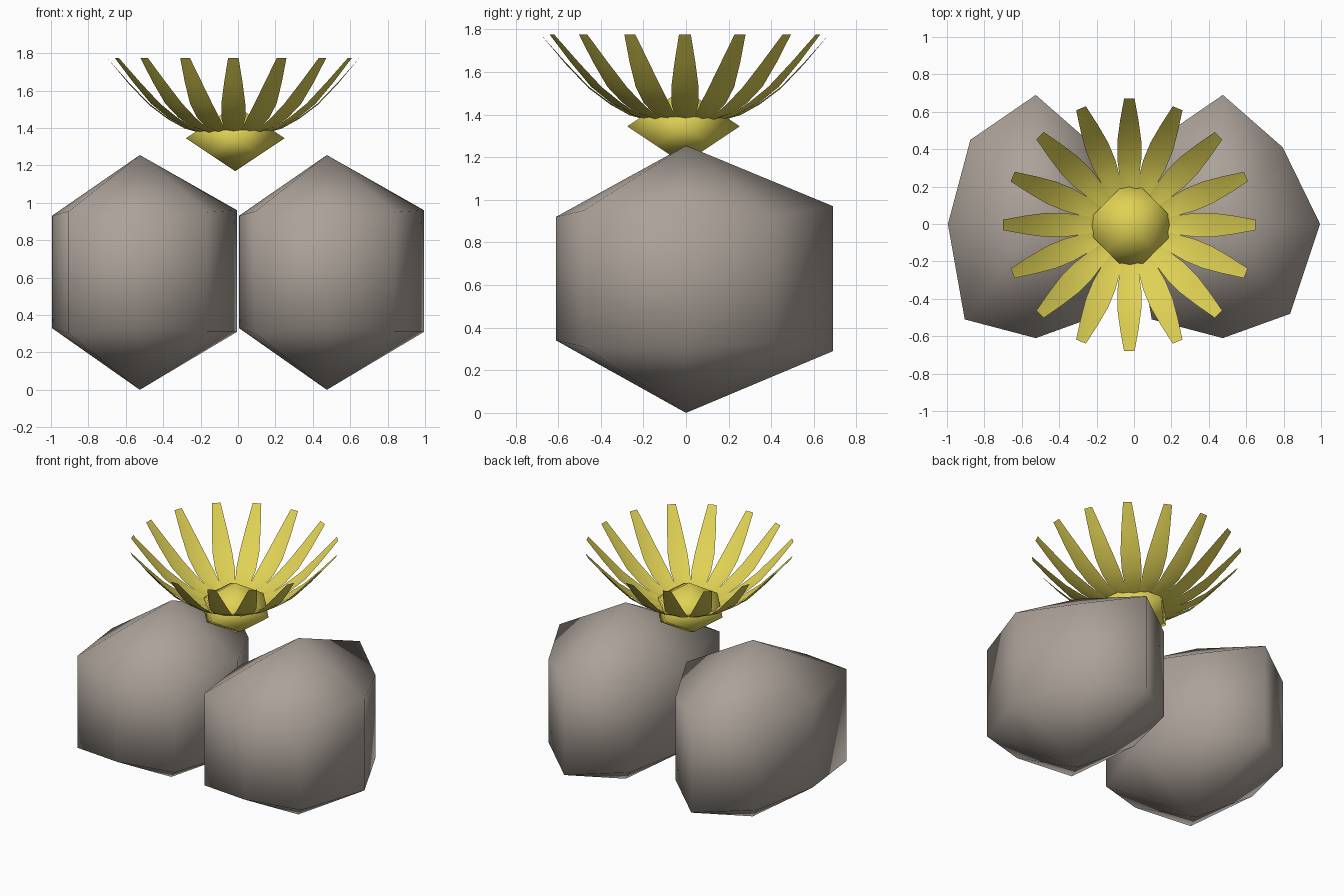
import bpy, bmesh, math

if "Cube" in bpy.data.objects:
    bpy.data.objects.remove(bpy.data.objects["Cube"])


def material(name, rgb):
    m = bpy.data.materials.new(name)
    m.diffuse_color = (*rgb, 1)
    m.use_nodes = True
    m.node_tree.nodes["Principled BSDF"].inputs["Base Color"].default_value = m.diffuse_color
    return m


STONE = material("warm_grey", (0.41, 0.36, 0.32))
YELLOW = material("yellow", (0.74, 0.64, 0.09))


def finish(name, bm, mat, loc, fix_normals=True):
    if fix_normals:
        bmesh.ops.recalc_face_normals(bm, faces=bm.faces[:])
    for f in bm.faces:
        f.smooth = True
    me = bpy.data.meshes.new(name)
    bm.to_mesh(me)
    bm.free()
    me.materials.append(mat)
    ob = bpy.data.objects.new(name, me)
    ob.location = loc
    bpy.context.collection.objects.link(ob)
    return ob


# Stones: uneven octagonal drum with a pointed top and bottom (x, y, low z, high z)
OUTLINE = [(0.52, 0, 0.31, 0.96), (0.32, 0.41, 0.33, 0.92),
           (0, 0.69, 0.29, 0.97), (-0.35, 0.45, 0.31, 0.94),
           (-0.47, 0, 0.33, 0.93), (-0.38, -0.51, 0.30, 0.955),
           (0, -0.61, 0.34, 0.92), (0.36, -0.48, 0.31, 0.95)]


def stone(name, x):
    bm = bmesh.new()
    low = [bm.verts.new((p[0], p[1], p[2])) for p in OUTLINE]
    high = [bm.verts.new((p[0], p[1], p[3])) for p in OUTLINE]
    bottom, top = bm.verts.new((0, 0, 0)), bm.verts.new((0, 0, 1.255))
    n = len(OUTLINE)
    for i in range(n):
        j = (i + 1) % n
        bm.faces.new((low[i], low[j], high[j], high[i]))
        bm.faces.new((high[i], high[j], top))
        bm.faces.new((low[j], low[i], bottom))
    finish(name, bm, STONE, (x, 0, 0))


stone("left_stone", -0.525)
stone("right_stone", 0.475)

# Flower centre: cube with every face raised to a point
bm = bmesh.new()
bmesh.ops.create_cube(bm, size=2)
bmesh.ops.poke(bm, faces=bm.faces[:], offset=1.0)
for v in bm.verts:
    if len(v.link_edges) == 4:
        v.co = v.co.normalized() * 2
    v.co.x *= 0.132
    v.co.y *= 0.132
    v.co.z *= 0.088
finish("flower_centre", bm, YELLOW, (-0.015, -0.012, 1.345))

# Petals: thin upturned blades (radius, height, half width)
PETAL = [(0.17, 1.38, 0.034), (0.26, 1.405, 0.052), (0.35, 1.455, 0.064),
         (0.45, 1.53, 0.064), (0.56, 1.645, 0.049), (0.675, 1.775, 0.028)]
COUNT = 16
bm = bmesh.new()
for k in range(COUNT):
    a = 2 * math.pi * k / COUNT
    c, s = math.cos(a), math.sin(a)
    rows = []
    for r, z, w in PETAL:
        rows.append([bm.verts.new((r * c - t * w * s, r * s + t * w * c,
                                   z - (0.008 if t == 0 and z < 1.7 else 0)))
                     for t in (-1, 0, 1)])
    for p, q in zip(rows, rows[1:]):
        for i in range(2):
            bm.faces.new((p[i], q[i], q[i + 1], p[i + 1]))
finish("petals", bm, YELLOW, (-0.025, -0.005, 0), fix_normals=False)
